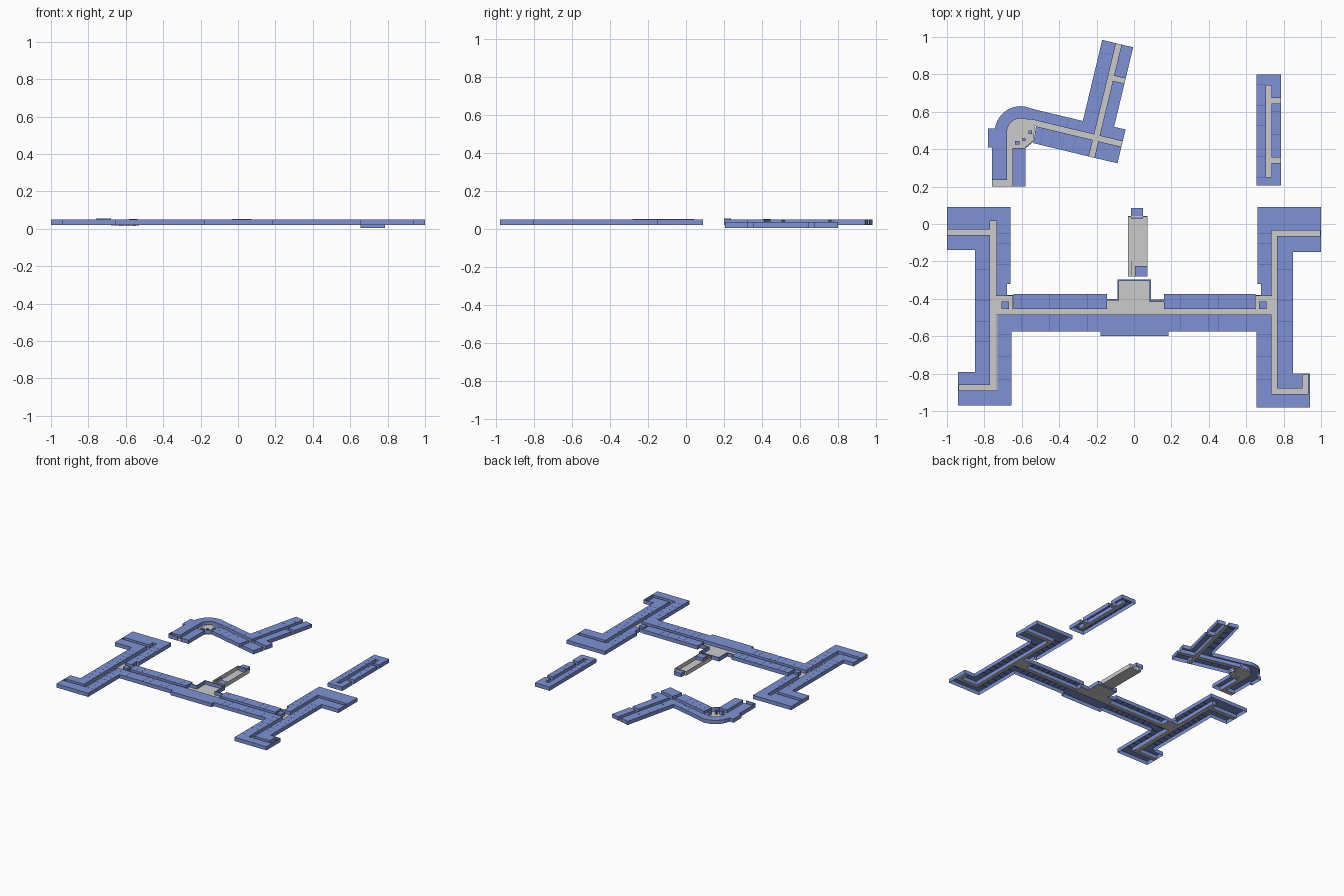
import bpy
from math import cos, sin, radians

if "Cube" in bpy.data.objects:
    bpy.data.objects.remove(bpy.data.objects["Cube"])

Z0, Z1 = 0.02, 0.05


def material(name, rgb):
    m = bpy.data.materials.new(name)
    m.diffuse_color = (*rgb, 1)
    m.use_nodes = True
    m.node_tree.nodes["Principled BSDF"].inputs["Base Color"].default_value = m.diffuse_color
    return m


BLUE = material("room_blue", (0.21, 0.29, 0.66))
LINE = material("partition_blue", (0.08, 0.10, 0.50))


def prism(name, polys, z0=Z0, z1=Z1, mat=None, closed=False):
    """Extrude outlines upward; rooms stay open underneath."""
    verts, faces = [], []
    for p in polys:
        n, b = len(p), len(verts)
        area = sum(p[i][0] * p[(i + 1) % n][1] - p[(i + 1) % n][0] * p[i][1] for i in range(n))
        if area < 0:
            p = p[::-1]
        verts += [(x, y, z0) for x, y in p] + [(x, y, z1) for x, y in p]
        faces += [(b + i, b + (i + 1) % n, b + n + (i + 1) % n, b + n + i) for i in range(n)]
        faces.append(tuple(range(b + n, b + 2 * n)))
        if closed:
            faces.append(tuple(range(b + n - 1, b - 1, -1)))
    me = bpy.data.meshes.new(name)
    me.from_pydata(verts, [], faces)
    if mat:
        me.materials.append(mat)
    ob = bpy.data.objects.new(name, me)
    bpy.context.collection.objects.link(ob)
    return ob


def rect(x0, x1, y0, y1):
    return [(x0, y0), (x1, y0), (x1, y1), (x0, y1)]


def rooms(name, polys, **kw):
    return prism(name, polys, mat=BLUE, **kw)


def floor(name, polys, z=Z0):
    return prism(name, polys, z, z + 0.002, closed=True)


def walls(name, pts, t=0.004, z0=Z0, z1=Z1, mat=BLUE):
    """Thin axis-aligned walls along a path."""
    segs = [rect(min(a[0], b[0]) - t / 2, max(a[0], b[0]) + t / 2,
                 min(a[1], b[1]) - t / 2, max(a[1], b[1]) + t / 2)
            for a, b in zip(pts, pts[1:])]
    return prism(name, segs, z0, z1, mat, True)


def seams(name, polys, z1=Z1):
    return prism(name, polys, z1 - 0.003, z1 + 0.0004, LINE, True)


# Main building, left wing
rooms("left_north_rooms", [[(-1, .09), (-1, -.03), (-.77, -.03), (-.77, .015), (-.735, .015),
      (-.735, -.38), (-.68, -.38), (-.68, -.32), (-.66, -.32), (-.66, .09)]])
rooms("left_west_rooms", [[(-1, -.06), (-1, -.14), (-.85, -.14), (-.85, -.79), (-.94, -.79),
      (-.94, -.86), (-.77, -.86), (-.77, -.06)]])
# Main building, south rooms running across both wings
rooms("south_rooms", [[(-.94, -.89), (-.94, -.97), (-.655, -.97), (-.655, -.575), (-.18, -.575),
      (-.18, -.60), (.185, -.60), (.185, -.575), (.655, -.575), (.655, -.98), (.94, -.98),
      (.94, -.80), (.93, -.80), (.93, -.91), (.735, -.91), (.735, -.485), (-.73, -.485), (-.73, -.89)]])
# Main building, right wing
rooms("right_north_rooms", [[(1, .09), (1, -.035), (.735, -.035), (.735, -.38), (.68, -.38),
      (.68, -.32), (.66, -.32), (.66, .09)]])
rooms("right_east_rooms", [[(1, -.065), (1, -.15), (.85, -.15), (.85, -.8), (.90, -.8),
      (.90, -.88), (.765, -.88), (.765, -.065)]])
# Central rooms on the north side of the corridor
rooms("central_north_rooms", [rect(-.645, -.145, -.455, -.375), rect(.16, .65, -.455, -.375)])

# Corridor floors and entrance hall
floor("left_corridor", [rect(-.77, -.735, -.89, .015), rect(-1, -.77, -.06, -.03),
                        rect(-.94, -.77, -.89, -.86)])
floor("right_corridor", [rect(.735, .765, -.91, -.035), rect(.765, 1, -.065, -.035),
                         rect(.765, .93, -.91, -.88), rect(.90, .93, -.88, -.80)])
floor("central_corridor", [rect(-.735, .735, -.485, -.455)])
floor("entrance_hall", [rect(-.085, .09, -.455, -.30), rect(-.145, -.085, -.455, -.405),
                        rect(.09, .16, -.455, -.405)])
walls("entrance_wall", [(-.145, -.405), (-.083, -.405), (-.083, -.30), (.088, -.30),
                        (.088, -.412), (.16, -.412)], .008)
for i, p in enumerate([((-.998, -.06), (-.998, -.03)), ((.996, -.065), (.996, -.035)),
                       ((-.938, -.89), (-.938, -.86)), ((.90, -.802), (.93, -.802))]):
    walls("corridor_end_%d" % (i + 1), p)

# Stair cores beside each wing
for side, s in (("left", -1), ("right", 1)):
    x0, x1 = sorted((s * .645, s * .735))
    floor(side + "_stair_floor", [rect(x0, x1, -.455, -.38)])
    walls(side + "_stair_wall", [(s * .735, -.382), (s * .648, -.382), (s * .648, -.455)])
    a, b = sorted((s * .667, s * .708))
    rooms(side + "_stair_core", [rect(a, b, -.455, -.415)])

# Partition lines between rooms
w = 0.0006
cuts = []
for i in range(11):
    y = -.19 - i * .055
    cuts += [rect(-.85, -.77, y - w, y + w), rect(.765, .85, y - w, y + w)]
for i in range(5):
    y = -.05 - i * .055
    cuts += [rect(-.735, -.66, y - w, y + w), rect(.66, .735, y - w, y + w)]
for i in range(7):
    y = -.53 - i * .06
    cuts += [rect(-.73, -.655, y - w, y + w), rect(.655, .735, y - w, y + w)]
for i in range(9):
    for s in (-1, 1):
        x = s * (.20 + i * .05)
        cuts += [rect(x - w, x + w, -.455, -.375), rect(x - w, x + w, -.575, -.485)]
seams("room_partitions", cuts)

# Link hall in the middle of the court
floor("link_floor", [rect(-.03, .07, -.28, .04)])
walls("link_walls", [(-.03, -.28), (-.03, .04), (.07, .04), (.07, -.28), (-.03, -.28)], .003,
      z1=.053, mat=None)
walls("link_inner_wall", [(-.012, -.27), (-.012, -.20)], .004, z1=.053, mat=None)
rooms("link_rooms", [rect(-.015, .048, .03, .085), rect(.005, .07, -.28, -.225)])

# Separate lower wing on the right
rooms("annex_rooms", [[(.655, .205), (.785, .205), (.785, .325), (.735, .325), (.735, .25), (.705, .25),
      (.705, .74), (.735, .74), (.735, .675), (.785, .675), (.785, .80), (.655, .80)],
      rect(.735, .785, .355, .645)], z0=.004, z1=.035)
floor("annex_corridor", [rect(.705, .735, .25, .74), rect(.735, .785, .325, .355),
                         rect(.735, .785, .645, .675)], .004)
seams("annex_partitions", [rect(.655, .705, y - w, y + w) for y in
      [.25 + .055 * i for i in range(10)]] + [rect(.735, .785, y - w, y + w)
      for y in (.42, .48, .54, .60)], .035)


# Angled wing, drawn in its own tilted frame
def tilt(p):
    c, s = cos(radians(13.5)), sin(radians(13.5))
    return [(-.20 + u * c + v * s, .46 - u * s + v * c) for u, v in p]


rooms("angled_wing_rooms", [tilt(p) for p in (
    [(-.093, .517), (-.017, .517), (-.017, .015), (-.36, .015), (-.36, .071), (-.093, .071)],
    rect(.013, .077, .345, .517),
    [(.013, .318), (.077, .318), (.077, .08), (.14, .08), (.14, .015), (.013, .015)],
    rect(.013, .14, -.106, -.015),
    [(-.322, -.106), (-.017, -.106), (-.017, -.015), (-.33, -.015)])])
floor("angled_corridor", [tilt(p) for p in (
    rect(-.36, .14, -.015, .015), rect(-.017, .013, .015, .517), rect(-.017, .013, -.106, -.015),
    rect(.013, .077, .318, .345))])
seams("angled_partitions", [tilt(rect(u - w, u + w, *v)) for u in (-.29, -.23, -.17, -.11)
      for v in ((.015, .071), (-.106, -.015))] +
      [tilt(rect(-.093, -.017, v - w, v + w)) for v in (.13, .21, .29, .37, .45)])


# Rounded corner hall
def arc(r, a0, a1, n=10):
    return [(-.605 + r * cos(radians(a0 + (a1 - a0) * i / n)),
             .49 + r * sin(radians(a0 + (a1 - a0) * i / n))) for i in range(n + 1)]


inner = arc(.075, 165, 70, 5)
rooms("round_corner_rooms", [[(-.76, .235), (-.68, .235), (-.68, .45)] + inner +
      [(-.546, .558), (-.533, .613), (-.51, .605)][:2] + arc(.14, 82, 172) +
      [(-.78, .51), (-.78, .41), (-.76, .41)], rect(-.65, -.58, .2, .405)])
floor("round_hall_floor", [[(-.68, .405), (-.68, .45)] + inner + [(-.546, .558), (-.53, .52),
      (-.538, .44), (-.58, .405)]], .016)
floor("lower_corridor", [rect(-.68, -.65, .2, .405), rect(-.76, -.68, .2, .235)])
walls("lower_room_wall", [(-.68, .202), (-.758, .202), (-.758, .235)], z1=.054)
prism("hall_bay_wall", [[(-.58, .405), (-.538, .440), (-.541, .445), (-.583, .410)]], Z0, .053, BLUE, True)
prism("hall_counters", [rect(-.635, -.612, .425, .445), rect(-.565, -.545, .48, .50),
                        rect(-.595, -.58, .445, .46)], .016, .045, BLUE, True)
